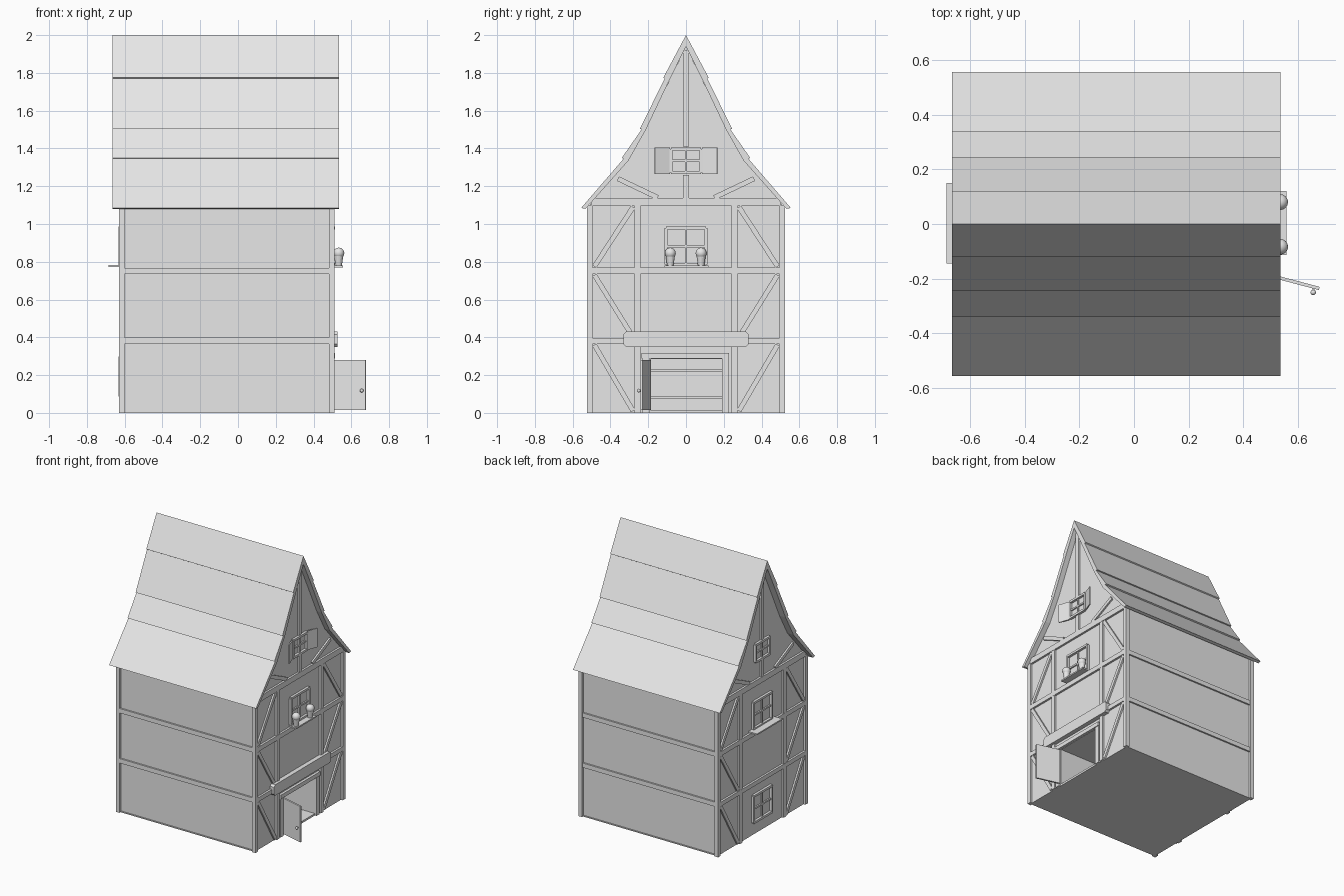
import bpy, bmesh, math
from mathutils import Vector, Matrix

cube = bpy.data.objects.get("Cube")
if cube:
    bpy.data.objects.remove(cube, do_unlink=True)

grey = bpy.data.materials.new("plain_grey")
grey.use_nodes = True
grey.diffuse_color = (0.8, 0.8, 0.8, 1)
grey.node_tree.nodes["Principled BSDF"].inputs["Base Color"].default_value = (0.8, 0.8, 0.8, 1)

MID = -0.06      # centre of the house along x
WALL = 0.555     # half length to the wall face
FACE = 0.57      # half length to the timber face


def finish(name, bm):
    bmesh.ops.recalc_face_normals(bm, faces=bm.faces)
    mesh = bpy.data.meshes.new(name)
    bm.to_mesh(mesh)
    bm.free()
    mesh.materials.append(grey)
    obj = bpy.data.objects.new(name, mesh)
    bpy.context.collection.objects.link(obj)
    return obj


def box(name, lo, hi):
    lo, hi = Vector(lo), Vector(hi)
    bm = bmesh.new()
    bmesh.ops.create_cube(bm, size=1)
    bmesh.ops.scale(bm, vec=[abs(d) for d in hi - lo], verts=bm.verts)
    bmesh.ops.translate(bm, vec=(lo + hi) / 2, verts=bm.verts)
    return finish(name, bm)


def prism(name, profile, x0, x1):
    """Extrude a (y, z) outline along x."""
    bm = bmesh.new()
    face = bm.faces.new([bm.verts.new((x0, y, z)) for y, z in profile])
    new = bmesh.ops.extrude_face_region(bm, geom=[face])["geom"]
    verts = [v for v in new if isinstance(v, bmesh.types.BMVert)]
    bmesh.ops.translate(bm, vec=(x1 - x0, 0, 0), verts=verts)
    return finish(name, bm)


def timber(name, s, p, q, width, out=FACE):
    """Straight timber on an end wall (s = 1 or -1) between two (y, z) points."""
    p, q = Vector(p), Vector(q)
    d = (q - p).normalized() * width / 2
    n = Vector((-d.y, d.x))
    return prism(name, [p + n, q + n, q - n, p - n], MID + s * (WALL - 0.01), MID + s * out)


def window(name, s, half, z0, z1):
    for y in (-half, half):
        timber(name + "_jamb", s, (y, z0), (y, z1), 0.016, FACE + 0.002)
    for z in (z0, z1):
        timber(name + "_rail", s, (-half, z), (half, z), 0.016, FACE + 0.003)
    mid = (z0 + z1) / 2
    timber(name + "_mullion", s, (0, z0), (0, z1), 0.012, FACE - 0.004)
    timber(name + "_crossbar", s, (-half, mid), (half, mid), 0.012, FACE - 0.005)


def hinged(name, hinge, length, angle, z0, z1, thick):
    """Upright board turned about a hinge at (x, y)."""
    obj = box(name, (0, -thick / 2, z0), (length, thick / 2, z1))
    obj.data.transform(Matrix.Translation((*hinge, 0)) @ Matrix.Rotation(angle, 4, "Z"))
    return obj


def ball(name, pos, r):
    bm = bmesh.new()
    bmesh.ops.create_uvsphere(bm, u_segments=16, v_segments=10, radius=r)
    bmesh.ops.translate(bm, vec=pos, verts=bm.verts)
    for f in bm.faces:
        f.smooth = True
    return finish(name, bm)


# Main body with gables
half = [(0.508, 0), (0.508, 1.11), (0.305, 1.335), (0.21, 1.51)]
outline = half + [(0, 1.94)] + [(-y, z) for y, z in reversed(half)]
body = prism("house_body", outline, MID - WALL, MID + WALL)

# Open doorway and room behind it
cutter = box("doorway_cutter", (-0.2, -0.185, 0.015), (0.7, 0.19, 0.285))
cutter.hide_render = True
cut = body.modifiers.new("doorway", "BOOLEAN")
cut.operation = "DIFFERENCE"
cut.solver = "EXACT"
cut.object = cutter
bpy.context.view_layer.objects.active = body
bpy.ops.object.modifier_apply(modifier=cut.name)
bpy.data.objects.remove(cutter, do_unlink=True)
for z in (0.08, 0.225):
    box("inner_wall_rail", (-0.21, -0.185, z - 0.006), (-0.19, 0.19, z + 0.006))

# Roof tiers, each lapping over the one below
tiers = [((0, 2.0), (0.12, 1.775)), ((0.105, 1.785), (0.245, 1.503)),
         ((0.225, 1.515), (0.34, 1.35)), ((0.318, 1.36), (0.555, 1.085))]
inner = [(0, 1.94), (0.09, 1.757), (0.212, 1.5), (0.305, 1.335), (0.532, 1.08)]
for s in (1, -1):
    for i, (a, b) in enumerate(tiers):
        shape = [a, b, inner[i + 1], inner[i]]
        prism("roof_tier", [(s * y, z) for y, z in shape], -0.665, 0.535)

# Corner posts and long wall beams
for s in (1, -1):
    for t in (1, -1):
        x = MID + s * FACE
        box("corner_post", (x, t * 0.525, 0), (x - s * 0.028, t * 0.495, 1.1))
    for z in (0.365, 0.735):
        box("long_beam", (MID - 0.545, s * 0.5, z), (MID + 0.545, s * 0.52, z + 0.033))
    box("sill_beam", (MID - 0.545, s * 0.5, 0), (MID + 0.545, s * 0.513, 0.008))

# Timber framing on both end walls
for s in (1, -1):
    for z, w in ((0.38, 0.032), (0.752, 0.034), (1.116, 0.042)):
        timber("end_beam", s, (-0.5, z), (0.5, z), w)
    timber("king_post_upper", s, (0, 1.41), (0, 1.92), 0.03, FACE - 0.002)
    timber("king_post_lower", s, (0, 1.13), (0, 1.26), 0.03, FACE - 0.002)
    for t in (1, -1):
        timber("inner_post", s, (t * 0.257, 0), (t * 0.257, 1.1), 0.032, FACE - 0.001)
        for lo, hi in ((0.01, 0.36), (0.4, 0.73)):
            timber("wall_brace", s, (t * 0.485, hi), (t * 0.28, lo), 0.026, FACE - 0.003)
        timber("upper_brace", s, (t * 0.28, 1.09), (t * 0.485, 0.775), 0.026, FACE - 0.003)
        timber("gable_brace", s, (t * 0.36, 1.24), (t * 0.15, 1.14), 0.026, FACE - 0.003)
    window("upper_window", s, 0.106, 0.785, 0.98)
    window("attic_window", s, 0.08, 1.272, 1.398)
window("ground_window", -1, 0.106, 0.095, 0.29)

# Window shelves
box("flower_shelf", (0.495, -0.113, 0.77), (0.557, 0.12, 0.78))
box("plain_shelf", (-0.685, -0.145, 0.773), (-0.61, 0.15, 0.783))

# Potted plants
for y in (-0.083, 0.08):
    bm = bmesh.new()
    bmesh.ops.create_cone(bm, cap_ends=True, segments=16, radius1=0.017, radius2=0.024, depth=0.05)
    bmesh.ops.translate(bm, vec=(0.533, y, 0.805), verts=bm.verts)
    finish("flower_pot", bm)
    ball("plant", (0.534, y, 0.846), 0.029)

# Attic shutters standing ajar
for t in (1, -1):
    hinged("attic_shutter", (0.503, t * 0.086), 0.084, t * math.radians(70), 1.265, 1.405, 0.008)

# Door frame, open door and knob
timber("door_lintel", 1, (-0.235, 0.302), (0.228, 0.302), 0.03, FACE + 0.004)
for y in (-0.211, 0.209):
    timber("door_jamb", 1, (y, 0), (y, 0.29), 0.036, FACE - 0.002)
door_angle = math.atan2(-0.045, 0.17)
hinged("door", (0.505, -0.19), 0.178, door_angle, 0.015, 0.28, 0.012)
ball("door_knob", (0.655, -0.25, 0.118), 0.01)
hinged("knob_stem", (0.655, -0.25), 0.025, math.radians(85), 0.115, 0.121, 0.006)

# Blank board with clipped corners above the door
corner = [(0.318, 0.35), (0.332, 0.364), (0.332, 0.416), (0.318, 0.43)]
prism("door_board", corner + [(-y, z) for y, z in reversed(corner)], 0.495, 0.528)
